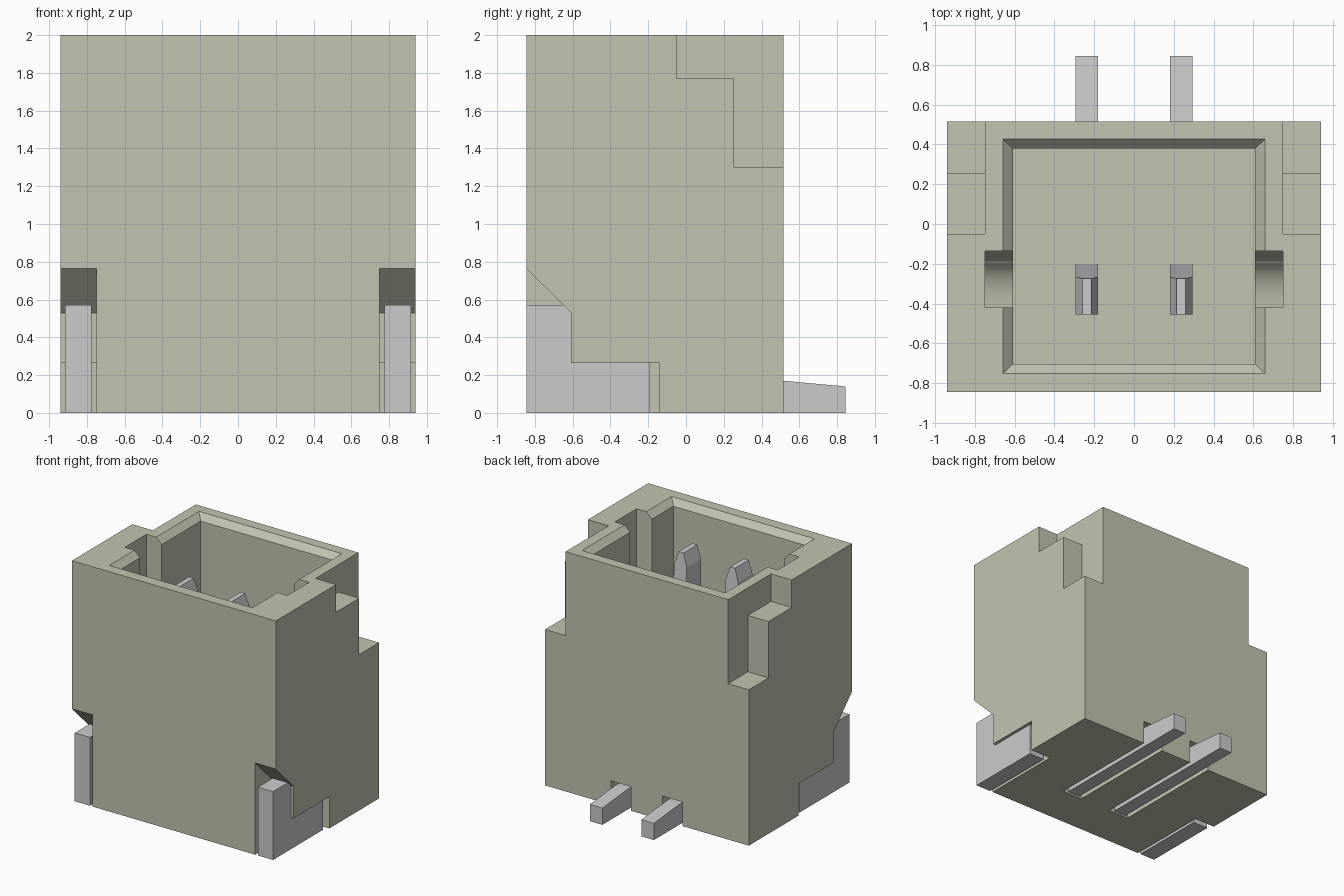
import bpy, bmesh, math

cube = bpy.data.objects.get("Cube")
if cube:
    bpy.data.objects.remove(cube, do_unlink=True)


def material(name, rgb):
    m = bpy.data.materials.new(name)
    m.use_nodes = True
    m.diffuse_color = (*rgb, 1)
    m.node_tree.nodes["Principled BSDF"].inputs["Base Color"].default_value = (*rgb, 1)
    return m


PLASTIC = material("beige plastic", (0.55, 0.55, 0.44))
METAL = material("grey metal", (0.6, 0.6, 0.6))


def loft(name, rings, mat):
    """Closed solid through a list of 3D rings with equal point counts."""
    bm = bmesh.new()
    loops = [[bm.verts.new(p) for p in ring] for ring in rings]
    bm.faces.new(loops[0])
    bm.faces.new(loops[-1])
    n = len(loops[0])
    for a, b in zip(loops, loops[1:]):
        for i in range(n):
            j = (i + 1) % n
            bm.faces.new((a[i], a[j], b[j], b[i]))
    bmesh.ops.recalc_face_normals(bm, faces=bm.faces)
    mesh = bpy.data.meshes.new(name)
    bm.to_mesh(mesh)
    bm.free()
    mesh.materials.append(mat)
    ob = bpy.data.objects.new(name, mesh)
    bpy.context.collection.objects.link(ob)
    return ob


def prism_x(name, profile, x0, x1, mat):
    """Extrude a (y, z) profile along x."""
    return loft(name, [[(x, y, z) for y, z in profile] for x in (x0, x1)], mat)


def ring(x, y0, y1, z):
    return [(-x, y0, z), (x, y0, z), (x, y1, z), (-x, y1, z)]


def cut(target, cutter):
    """Subtract a cutter from the target and throw the cutter away."""
    mod = target.modifiers.new("cut", "BOOLEAN")
    mod.operation = "DIFFERENCE"
    mod.solver = "MANIFOLD"
    mod.object = cutter
    cutter.hide_render = True
    bpy.context.view_layer.update()
    with bpy.context.temp_override(object=target, active_object=target):
        bpy.ops.object.modifier_apply(modifier=mod.name)
    bpy.data.objects.remove(cutter, do_unlink=True)


def span(side, a, b):
    """Mirror an x range to the chosen side."""
    return sorted((side * a, side * b))


# Housing with an open socket and chamfered rim
FLOOR = 0.85
housing = loft("housing", [ring(0.94, -0.845, 0.515, z) for z in (0, 2)], PLASTIC)
cut(housing, loft("socket_cutter", [ring(0.61, -0.705, 0.38, FLOOR),
                                    ring(0.61, -0.705, 0.38, 1.95),
                                    ring(0.71, -0.8, 0.475, 2.05)], PLASTIC))

# Key groove: curved floor rising to a steep ramp at the back
groove = [(-0.42, 2.1), (-0.42, 1.0)]
groove += [(-0.42 + 0.235 * math.sin(a), 1.15 - 0.15 * math.cos(a))
           for a in (math.radians(10 * i) for i in range(1, 8))]
groove += [(-0.185, 1.11), (-0.135, 1.22), (-0.135, 2.1)]

# Stepped notch in the back top corners, recess for the solder tabs, pin channel
step = [(-0.05, 2.1), (-0.05, 1.77), (0.255, 1.77), (0.255, 1.3), (0.6, 1.3), (0.6, 2.1)]
recess = [(-0.9, 0.82), (-0.61, 0.53), (-0.61, 0.265), (-0.14, 0.265), (-0.14, -0.1), (-0.9, -0.1)]
channel = [(-0.475, -0.1), (0.6, -0.1), (0.6, 0.2), (-0.475, 0.2)]

# Solder tab and bent contact pin, as side profiles
tab = [(-0.845, 0), (-0.19, 0), (-0.19, 0.265), (-0.61, 0.265), (-0.61, 0.53),
       (-0.65, 0.57), (-0.845, 0.57)]
TIP = 1.83
pin = [(-0.455, 0), (0.845, 0), (0.845, 0.14), (0.515, 0.17), (-0.2, 0.18),
       (-0.2, FLOOR), (-0.275, TIP), (-0.455, TIP)]

for side, label in ((1, "left"), (-1, "right")):
    for profile, x0, x1 in ((groove, 0.5, 0.75), (step, 0.75, 1.0),
                            (recess, 0.75, 1.0), (channel, 0.145, 0.33)):
        cut(housing, prism_x("cutter", profile, *span(side, x0, x1), PLASTIC))

    prism_x(label + "_solder_tab", tab, *span(side, 0.775, 0.915), METAL)

    contact = prism_x(label + "_contact_pin", pin, *span(side, 0.18, 0.295), METAL)
    # Taper both sides of the pin tip
    mid = side * 0.2375
    for s in (1, -1):
        wedge = [(mid + s * 0.005, TIP + 0.055), (mid + s * 0.075, TIP - 0.165),
                 (mid + s * 0.15, TIP + 0.055)]
        cut(contact, loft("tip_cutter", [[(x, y, z) for x, z in wedge] for y in (-0.6, 0)], METAL))

# Smooth only the curved groove floors
for ob in bpy.context.view_layer.objects:
    ob.select_set(ob == housing)
bpy.context.view_layer.objects.active = housing
bpy.ops.object.shade_smooth_by_angle(angle=math.radians(20))
